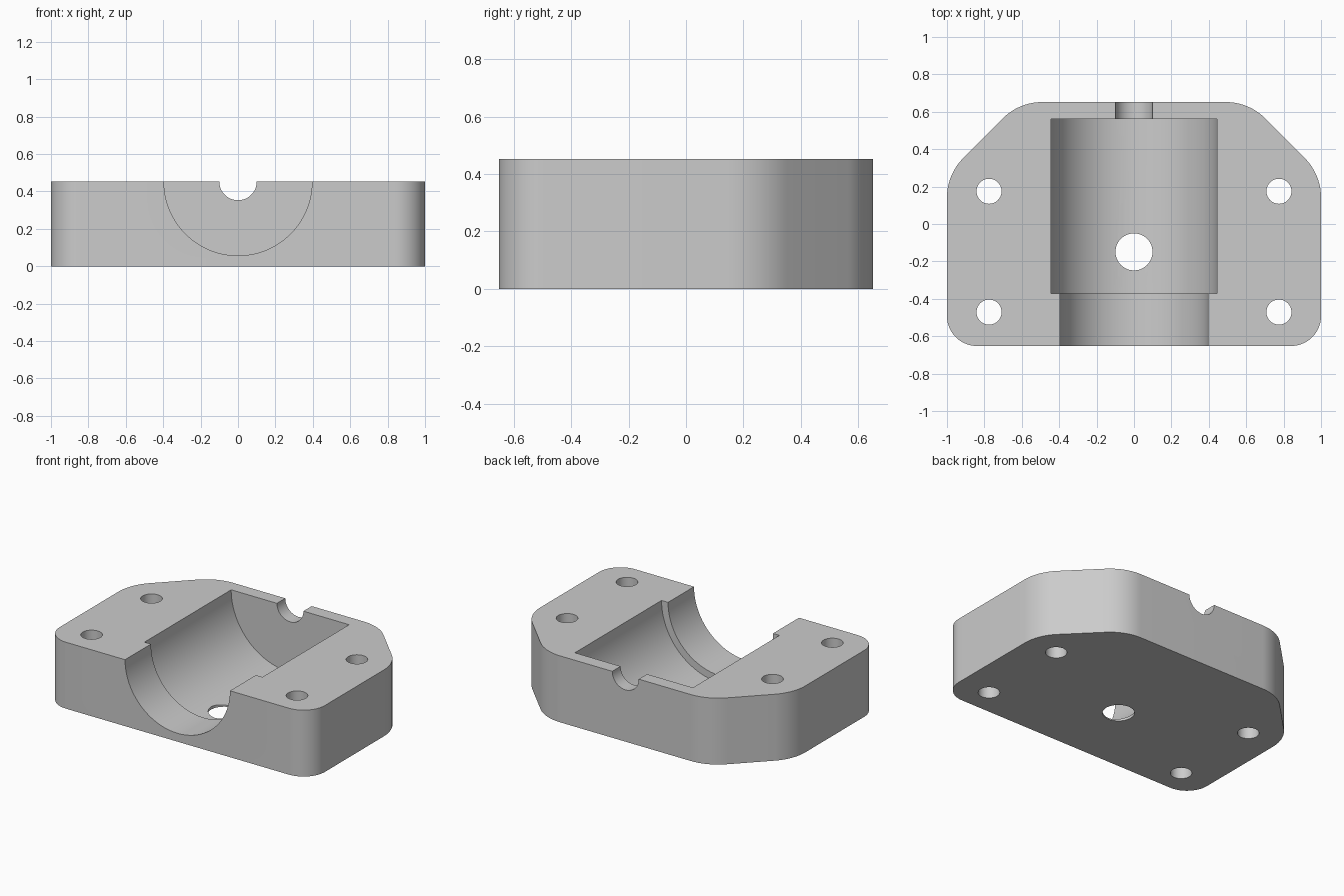
import bpy, bmesh, math
from mathutils import Vector, Matrix

cube = bpy.data.objects.get("Cube")
if cube:
    bpy.data.objects.remove(cube, do_unlink=True)

HEIGHT, HALF_Y = 0.453, 0.652

grey = bpy.data.materials.new("light_grey")
grey.use_nodes = True
grey.diffuse_color = (0.6, 0.6, 0.6, 1)
grey.node_tree.nodes["Principled BSDF"].inputs["Base Color"].default_value = (0.6, 0.6, 0.6, 1)


def new_object(name, bm):
    bmesh.ops.recalc_face_normals(bm, faces=bm.faces)
    mesh = bpy.data.meshes.new(name)
    bm.to_mesh(mesh)
    bm.free()
    mesh.materials.append(grey)
    obj = bpy.data.objects.new(name, mesh)
    bpy.context.collection.objects.link(obj)
    return obj


def rounded(corners, steps=14):
    """Outline with each (x, y, radius) corner replaced by a tangent arc."""
    pts = []
    for i, (x, y, r) in enumerate(corners):
        p = Vector((x, y))
        a = (Vector(corners[i - 1][:2]) - p).normalized()
        b = (Vector(corners[(i + 1) % len(corners)][:2]) - p).normalized()
        half = a.angle(b) / 2
        centre = p + (a + b).normalized() * r / math.sin(half)
        start = p + a * r / math.tan(half) - centre
        sweep = math.pi - 2 * half
        for k in range(steps + 1):
            t = sweep * k / steps
            c, s = math.cos(t), math.sin(t)
            pts.append(centre + Vector((c * start.x - s * start.y,
                                        s * start.x + c * start.y)))
    return pts


def cut_cylinder(body, name, radius, start, end, segments):
    """Subtract a round bore running from start to end."""
    start, end = Vector(start), Vector(end)
    axis = end - start
    turn = Matrix.Rotation(math.pi / 2, 4, 'X') if abs(axis.y) > 0 else Matrix()
    bm = bmesh.new()
    bmesh.ops.create_cone(bm, cap_ends=True, segments=segments, radius1=radius,
                          radius2=radius, depth=axis.length,
                          matrix=Matrix.Translation((start + end) / 2) @ turn)
    cutter = new_object(name, bm)
    cutter.hide_render = True
    mod = body.modifiers.new(name, 'BOOLEAN')
    mod.operation, mod.solver, mod.object = 'DIFFERENCE', 'EXACT', cutter
    bpy.ops.object.modifier_apply(modifier=mod.name)
    bpy.data.objects.remove(cutter, do_unlink=True)


# Block: counter-clockwise outline with chamfered, rounded rear corners
outline = rounded([(-1, -HALF_Y, 0.16), (1, -HALF_Y, 0.16),
                   (1, 0.265, 0.3), (0.615, HALF_Y, 0.3),
                   (-0.615, HALF_Y, 0.3), (-1, 0.265, 0.3)])
bm = bmesh.new()
base = bm.faces.new([bm.verts.new((p.x, p.y, 0)) for p in outline])
top = bmesh.ops.extrude_face_region(bm, geom=[base])["geom"]
bmesh.ops.translate(bm, vec=(0, 0, HEIGHT),
                    verts=[v for v in top if isinstance(v, bmesh.types.BMVert)])
body = new_object("housing_half", bm)
bpy.context.view_layer.objects.active = body
body.select_set(True)

# Half-round cavity, front opening and rear shaft groove
cut_cylinder(body, "main_bore", 0.445, (0, -0.372, HEIGHT), (0, 0.562, HEIGHT), 96)
cut_cylinder(body, "front_bore", 0.396, (0, -0.8, HEIGHT), (0, -0.2, HEIGHT), 96)
cut_cylinder(body, "shaft_groove", 0.1, (0, 0.45, HEIGHT), (0, 0.8, HEIGHT), 48)

# Drain hole and four bolt holes
cut_cylinder(body, "drain_hole", 0.099, (0, -0.149, -0.2), (0, -0.149, 0.3), 48)
for side in (-1, 1):
    for y in (-0.471, 0.175):
        cut_cylinder(body, "bolt_hole", 0.067,
                     (side * 0.775, y, -0.2), (side * 0.775, y, 0.7), 40)

bpy.ops.object.shade_smooth_by_angle(angle=math.radians(30))
